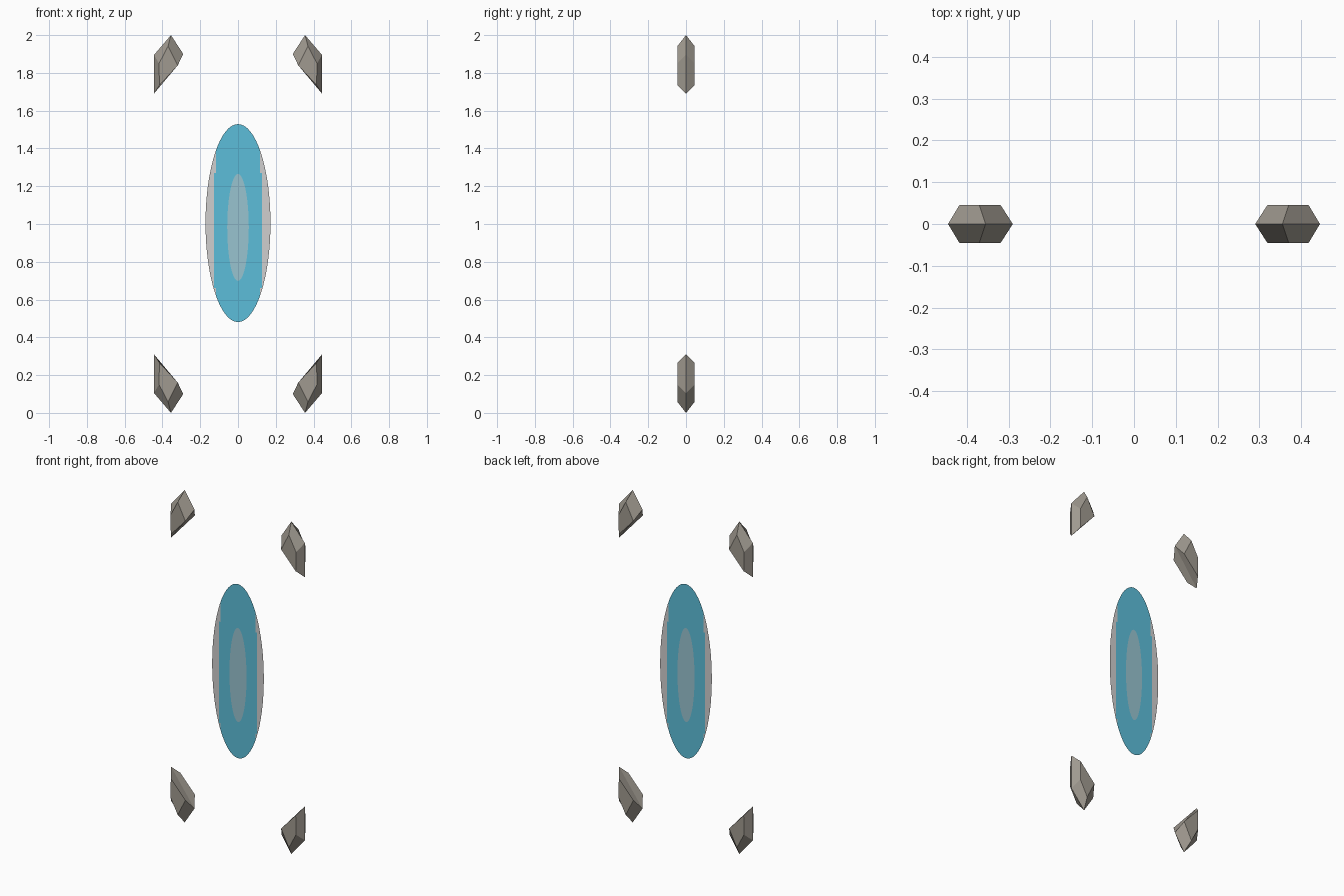
import bpy, bmesh, math

if "Cube" in bpy.data.objects:
    bpy.data.objects.remove(bpy.data.objects["Cube"])


def material(name, rgb):
    m = bpy.data.materials.new(name)
    m.diffuse_color = (*rgb, 1)
    m.use_nodes = True
    m.node_tree.nodes["Principled BSDF"].inputs["Base Color"].default_value = m.diffuse_color
    return m


stone = material("warm grey stone", (0.352, 0.323, 0.279))
blue = material("bright blue", (0.107, 0.515, 0.701))
pale_blue = material("pale blue", (0.314, 0.552, 0.631))
pale_grey = material("pale grey", (0.63, 0.62, 0.62))


def add_object(name, bm, mats):
    me = bpy.data.meshes.new(name)
    bm.to_mesh(me)
    bm.free()
    for m in mats:
        me.materials.append(m)
    ob = bpy.data.objects.new(name, me)
    bpy.context.collection.objects.link(ob)
    return ob


# Corner stones: a four-sided outline at y = 0 with a raised face front and back
OUTLINE = [(0.355, 2.0), (0.445, 1.895), (0.445, 1.69), (0.29, 1.9)]
FACE = [(0.37, 1.942), (0.418, 1.85), (0.416, 1.735), (0.319, 1.84)]


def corner_stone(name, sx, flip):
    bm = bmesh.new()

    def ring(pts, y):
        return [bm.verts.new((sx * x, y, 2 - z if flip else z)) for x, z in pts]

    mid = ring(OUTLINE, 0)
    for y in (-0.045, 0.045):
        cap = ring(FACE, y)
        bm.faces.new(cap)
        for i in range(4):
            j = (i + 1) % 4
            bm.faces.new((mid[i], mid[j], cap[j], cap[i]))
    bmesh.ops.recalc_face_normals(bm, faces=bm.faces)
    add_object(name, bm, [stone])


for side, sx in (("left", -1), ("right", 1)):
    corner_stone("upper_" + side + "_stone", sx, False)
    corner_stone("lower_" + side + "_stone", sx, True)

# Oval sheet: flat outer oval with an inner oval, cut into coloured zones
N = 64
bm = bmesh.new()


def oval(rx, rz, cz):
    return [bm.verts.new((rx * math.cos(2 * math.pi * i / N), 0,
                          cz + rz * math.sin(2 * math.pi * i / N))) for i in range(N)]


outer = oval(0.172, 0.524, 1.005)
inner = oval(0.057, 0.283, 0.982)
bm.faces.new(inner).material_index = 1
for i in range(N):
    j = (i + 1) % N
    bm.faces.new((inner[i], outer[i], outer[j], inner[j]))

# Cut lines for the pale side edges
cuts = [((x, 0, 0), (1, 0, 0)) for x in (-0.127, -0.116, 0.116, 0.127)]
cuts += [((0, 0, z), (0, 0, 1)) for z in (0.66, 1.27)]
for co, no in cuts:
    bmesh.ops.bisect_plane(bm, geom=bm.verts[:] + bm.edges[:] + bm.faces[:],
                           plane_co=co, plane_no=no)
for f in bm.faces:
    c = f.calc_center_median()
    limit = 0.127 if 0.66 < c.z < 1.27 else 0.116
    if abs(c.x) > limit:
        f.material_index = 2
bmesh.ops.recalc_face_normals(bm, faces=bm.faces)
if sum(f.normal.y for f in bm.faces) > 0:
    bmesh.ops.reverse_faces(bm, faces=bm.faces[:])
add_object("oval_sheet", bm, [blue, pale_blue, pale_grey])
